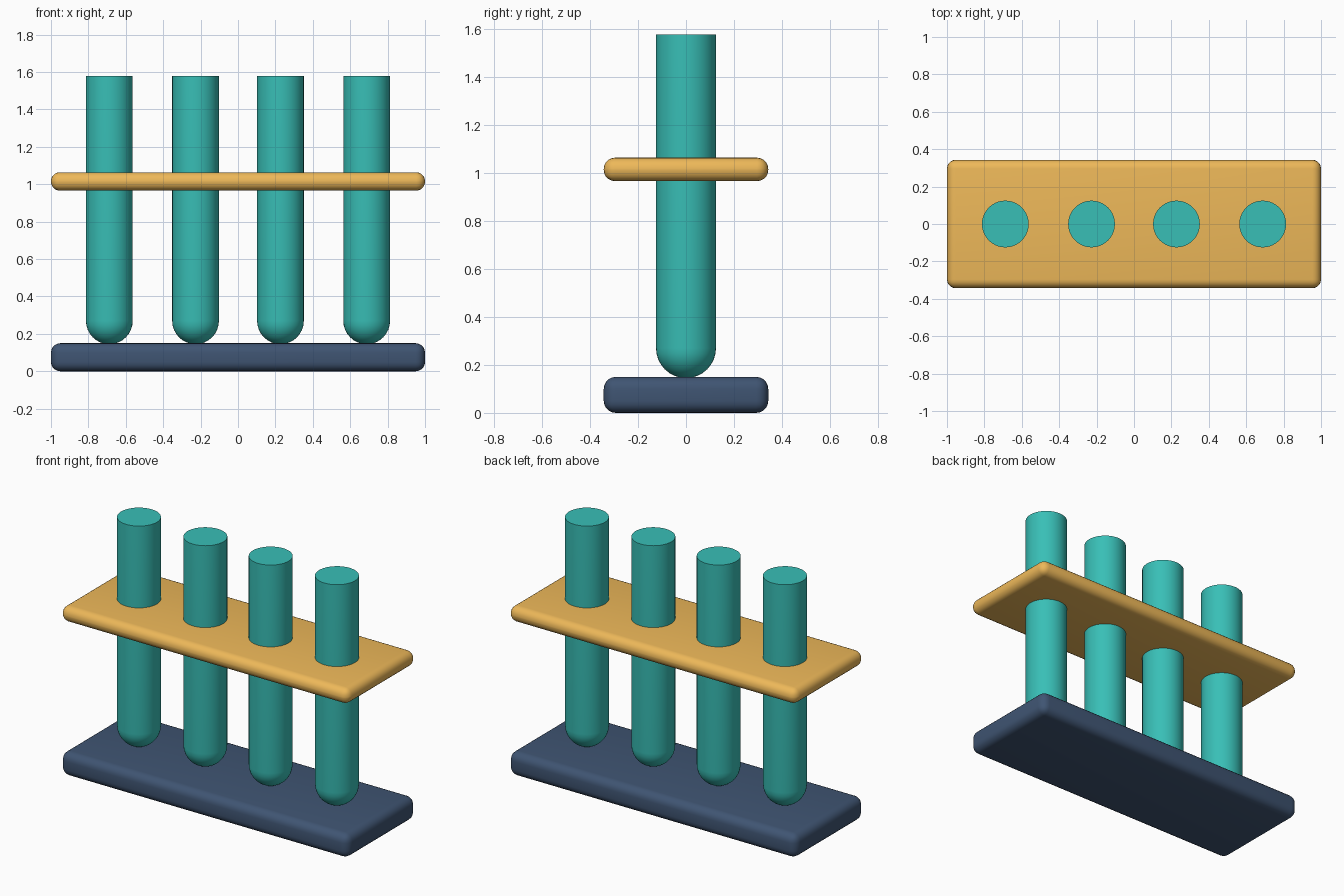
import bpy, bmesh, math

if "Cube" in bpy.data.objects:
    bpy.data.objects.remove(bpy.data.objects["Cube"])


def material(name, rgb):
    m = bpy.data.materials.new(name)
    m.diffuse_color = (*rgb, 1)
    m.use_nodes = True
    m.node_tree.nodes["Principled BSDF"].inputs["Base Color"].default_value = m.diffuse_color
    return m


def finish(name, bm, mat):
    mesh = bpy.data.meshes.new(name)
    bm.to_mesh(mesh)
    bm.free()
    mesh.materials.append(mat)
    ob = bpy.data.objects.new(name, mesh)
    bpy.context.collection.objects.link(ob)
    bpy.ops.object.select_all(action='DESELECT')
    ob.select_set(True)
    bpy.context.view_layer.objects.active = ob
    bpy.ops.object.shade_smooth_by_angle(angle=math.radians(40))
    return ob


def rounded_slab(name, z0, z1, radius, mat):
    bm = bmesh.new()
    bmesh.ops.create_cube(bm, size=1)
    for v in bm.verts:
        v.co.x *= 2.0
        v.co.y *= 0.686
        v.co.z = z0 + (v.co.z + 0.5) * (z1 - z0)
    bmesh.ops.bevel(bm, geom=bm.edges[:], offset=radius, segments=5,
                    profile=0.5, affect='EDGES')
    return finish(name, bm, mat)


def test_tube(name, x, mat):
    # Half profile spun about the vertical axis: round bottom, flat closed top
    r, z_round, z_top = 0.125, 0.27, 1.578
    profile = [(r * math.sin(a), z_round - r * math.cos(a))
               for a in (math.pi / 2 * i / 8 for i in range(9))]
    profile += [(r, z_top), (0, z_top)]
    bm = bmesh.new()
    verts = [bm.verts.new((px, 0, pz)) for px, pz in profile]
    edges = [bm.edges.new(pair) for pair in zip(verts, verts[1:])]
    bmesh.ops.spin(bm, geom=verts + edges, cent=(0, 0, 0), axis=(0, 0, 1),
                   angle=2 * math.pi, steps=40)
    bmesh.ops.remove_doubles(bm, verts=bm.verts[:], dist=1e-4)
    bmesh.ops.recalc_face_normals(bm, faces=bm.faces[:])
    ob = finish(name, bm, mat)
    ob.location.x = x
    return ob


navy = material("navy", (0.05, 0.09, 0.17))
amber = material("amber", (0.85, 0.48, 0.10))
teal = material("teal", (0.04, 0.52, 0.47))

# Base and holding plate
rounded_slab("base", 0.0, 0.15, 0.05, navy)
rounded_slab("top_plate", 0.966, 1.064, 0.047, amber)

# Row of tubes standing through the plate
for i, x in enumerate((-0.688, -0.227, 0.227, 0.688), 1):
    test_tube(f"tube_{i}", x, teal)
